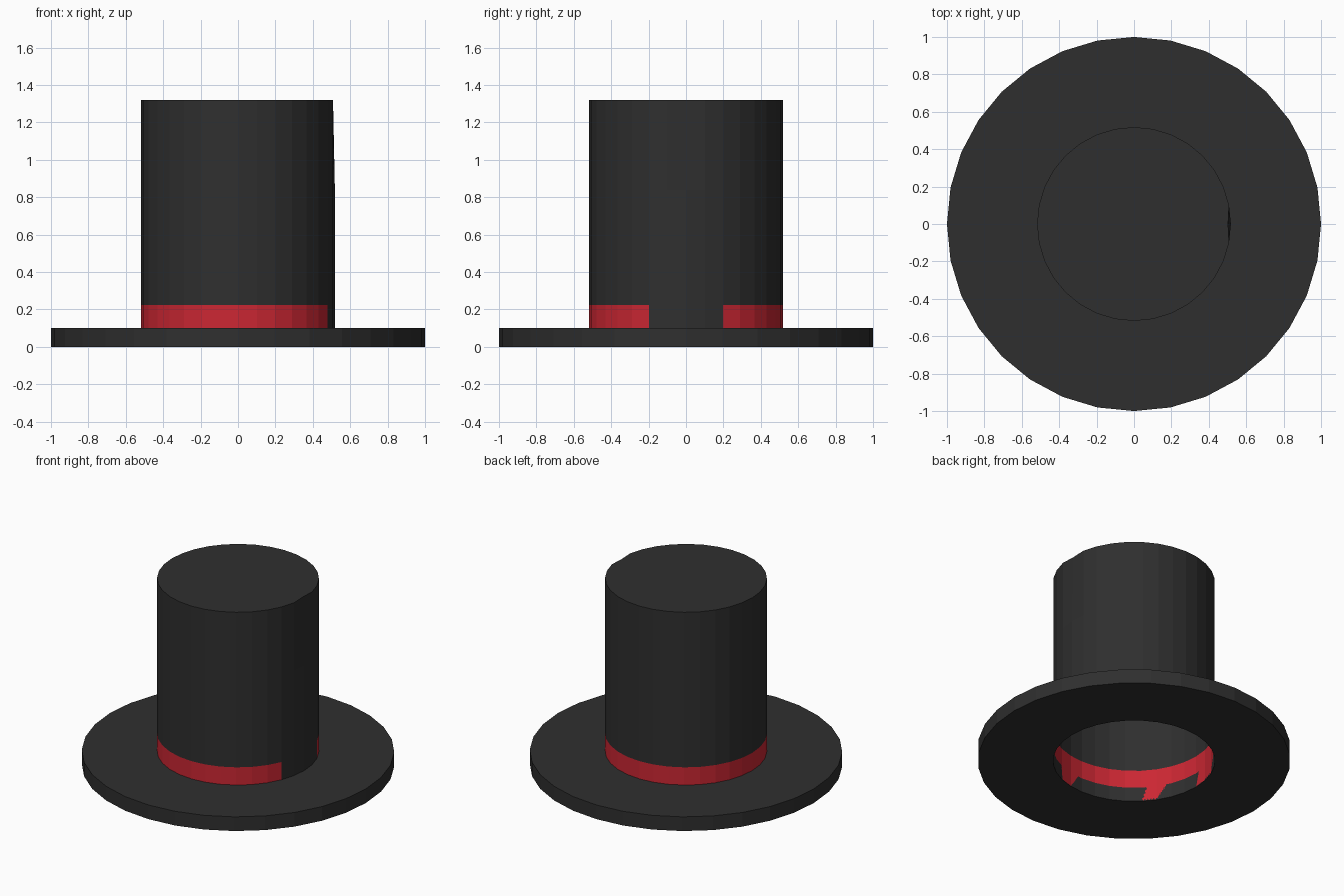
import bpy, bmesh
from math import cos, sin, pi

if "Cube" in bpy.data.objects:
    bpy.data.objects.remove(bpy.data.objects["Cube"])

SIDES = 32


def material(name, rgb):
    m = bpy.data.materials.new(name)
    m.diffuse_color = (*rgb, 1)
    m.use_nodes = True
    m.node_tree.nodes["Principled BSDF"].inputs["Base Color"].default_value = m.diffuse_color
    return m


black = material("black_felt", (0.028, 0.028, 0.028))
red = material("red_ribbon", (0.6, 0.02, 0.033))


def ring(bm, r, z):
    return [bm.verts.new((r * cos(2 * pi * i / SIDES), r * sin(2 * pi * i / SIDES), z))
            for i in range(SIDES)]


def bridge(bm, a, b):
    return [bm.faces.new((a[i], a[(i + 1) % SIDES], b[(i + 1) % SIDES], b[i]))
            for i in range(SIDES)]


def finish(bm, name, mats):
    mesh = bpy.data.meshes.new(name)
    bm.normal_update()
    bm.to_mesh(mesh)
    bm.free()
    for m in mats:
        mesh.materials.append(m)
    obj = bpy.data.objects.new(name, mesh)
    bpy.context.collection.objects.link(obj)


R = 0.518

# Brim: flat ring with a square section and a hole for the head
bm = bmesh.new()
loops = [ring(bm, r, z) for r, z in ((R, 0), (1, 0), (1, 0.1), (R, 0.1))]
for k in range(4):
    bridge(bm, loops[k], loops[(k + 1) % 4])
finish(bm, "brim", [black])

# Crown: open-bottomed shell, lower row coloured as the ribbon except at the side gap
bm = bmesh.new()
loops = [ring(bm, R, z) for z in (0, 0.225, 0.84, 1.32)]
rows = [bridge(bm, loops[k], loops[k + 1]) for k in range(3)]
for face in rows[0][2:-2]:
    face.material_index = 1
bm.faces.new(loops[3])
# Small dent in the top rim on the right side
loops[3][0].co.x = 0.503
finish(bm, "crown_with_ribbon", [black, red])
